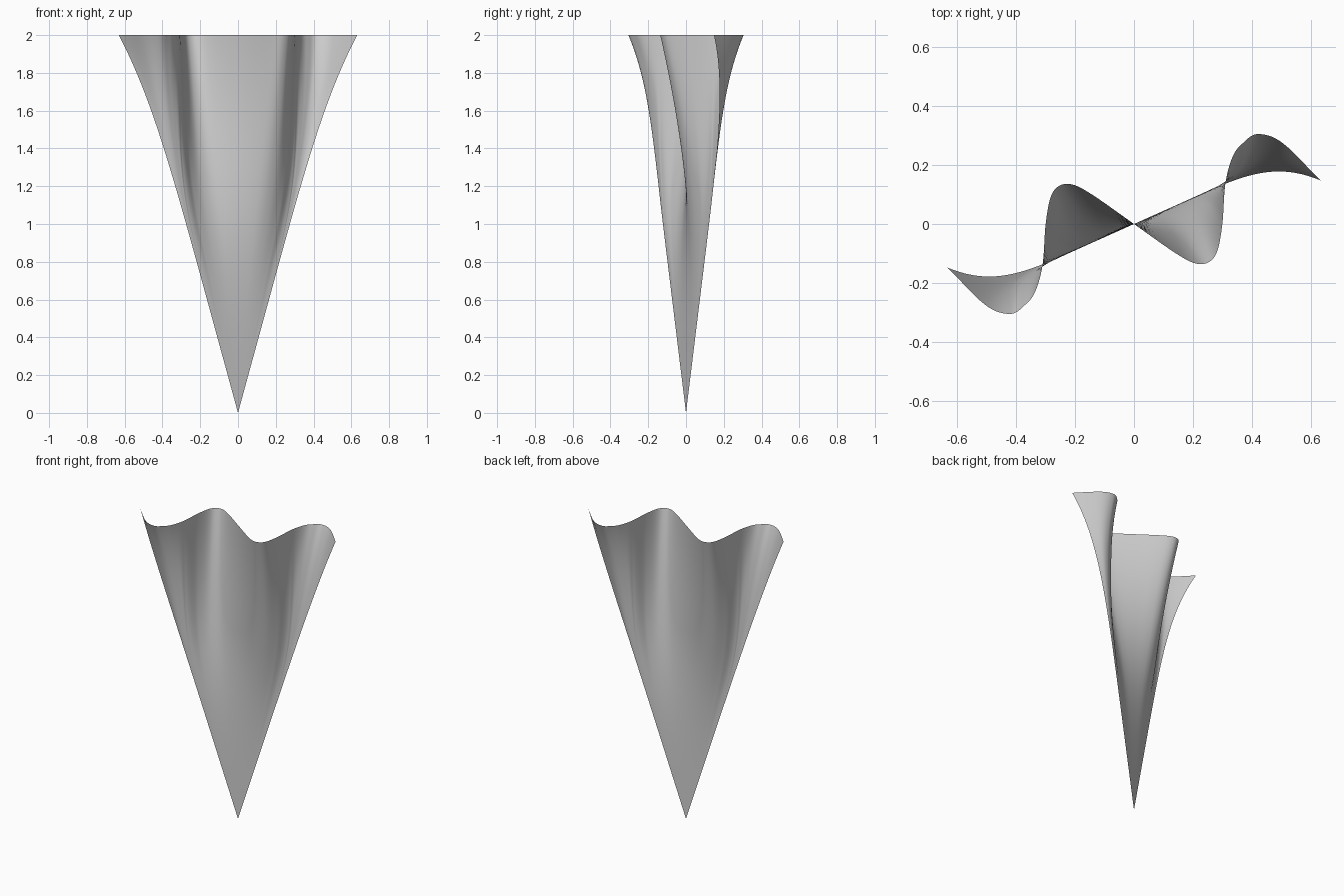
import bpy, bmesh, math
from mathutils import Vector

cube = bpy.data.objects.get("Cube")
if cube:
    bpy.data.objects.remove(cube, do_unlink=True)

HEIGHT, HALF_WIDTH, TURN = 2.0, 0.637, math.radians(24.1)
NODE = .34          # where the inner and outer folds meet on the rim
ROWS, STEPS = 70, 8

# Half of the wavy top rim: distance along the sheet, offset from its plane
half = [(0, 0), (.087, -.146), (.135, -.207), (.178, -.222), (.22, -.2),
        (.274, -.122), (NODE, 0), (.40, .073), (.45, .1), (.508, .107),
        (.572, .045), (HALF_WIDTH, -.123)]
rim = [Vector((-u, -v)) for u, v in reversed(half[1:])] + [Vector(p) for p in half]


def smooth_path(points, steps):
    """Catmull-Rom curve through the points."""
    pts = [2 * points[0] - points[1]] + points + [2 * points[-1] - points[-2]]
    out = []
    for a, b, c, d in zip(pts, pts[1:], pts[2:], pts[3:]):
        for i in range(steps):
            t = i / steps
            out.append(b + (c - a) * t / 2 + (a - 2.5 * b + 2 * c - d / 2) * t ** 2
                       + (1.5 * (b - c) + (d - a) / 2) * t ** 3)
    return out + [points[-1]]


def sheet_point(p, t):
    """Narrow the sheet towards the tip (t = 0) and let its folds fade out."""
    edge = HALF_WIDTH * (.94 * t + .06 * t ** 5)
    # The inner fold keeps its width until the edge closes in on it
    node = (NODE ** -8 + (.95 * edge) ** -8) ** -.125
    dist = abs(p.x)
    if dist < NODE:
        u = dist * node / NODE
    else:
        u = node + (dist - NODE) * (edge - node) / (HALF_WIDTH - NODE)
    # The outer folds fade sooner than the inner ones
    w = min(max((dist - .27) / .15, 0), 1)
    w = w * w * (3 - 2 * w)
    v = p.y * t ** (2.3 + 4.5 * w) * (node / NODE) ** 2
    u = math.copysign(u, p.x)
    c, s = math.cos(TURN), math.sin(TURN)
    return (u * c - v * s, u * s + v * c, HEIGHT * t)


# Rippled sheet fanning out from a single tip
bm = bmesh.new()
path = smooth_path(rim, STEPS)
tip = bm.verts.new((0, 0, 0))
rows = [[bm.verts.new(sheet_point(p, r / ROWS)) for p in path]
        for r in range(1, ROWS + 1)]
for i in range(len(path) - 1):
    bm.faces.new((tip, rows[0][i + 1], rows[0][i]))
    for low, high in zip(rows, rows[1:]):
        bm.faces.new((low[i], low[i + 1], high[i + 1], high[i]))
bmesh.ops.recalc_face_normals(bm, faces=bm.faces)
mesh = bpy.data.meshes.new("rippled_sheet")
bm.to_mesh(mesh)
bm.free()
mesh.shade_smooth()

# Plain grey finish
grey = bpy.data.materials.new("plain_grey")
grey.use_nodes = True
colour = (.6, .6, .6, 1)
grey.diffuse_color = colour
grey.node_tree.nodes["Principled BSDF"].inputs["Base Color"].default_value = colour
mesh.materials.append(grey)

sheet = bpy.data.objects.new("rippled_sheet", mesh)
bpy.context.collection.objects.link(sheet)
